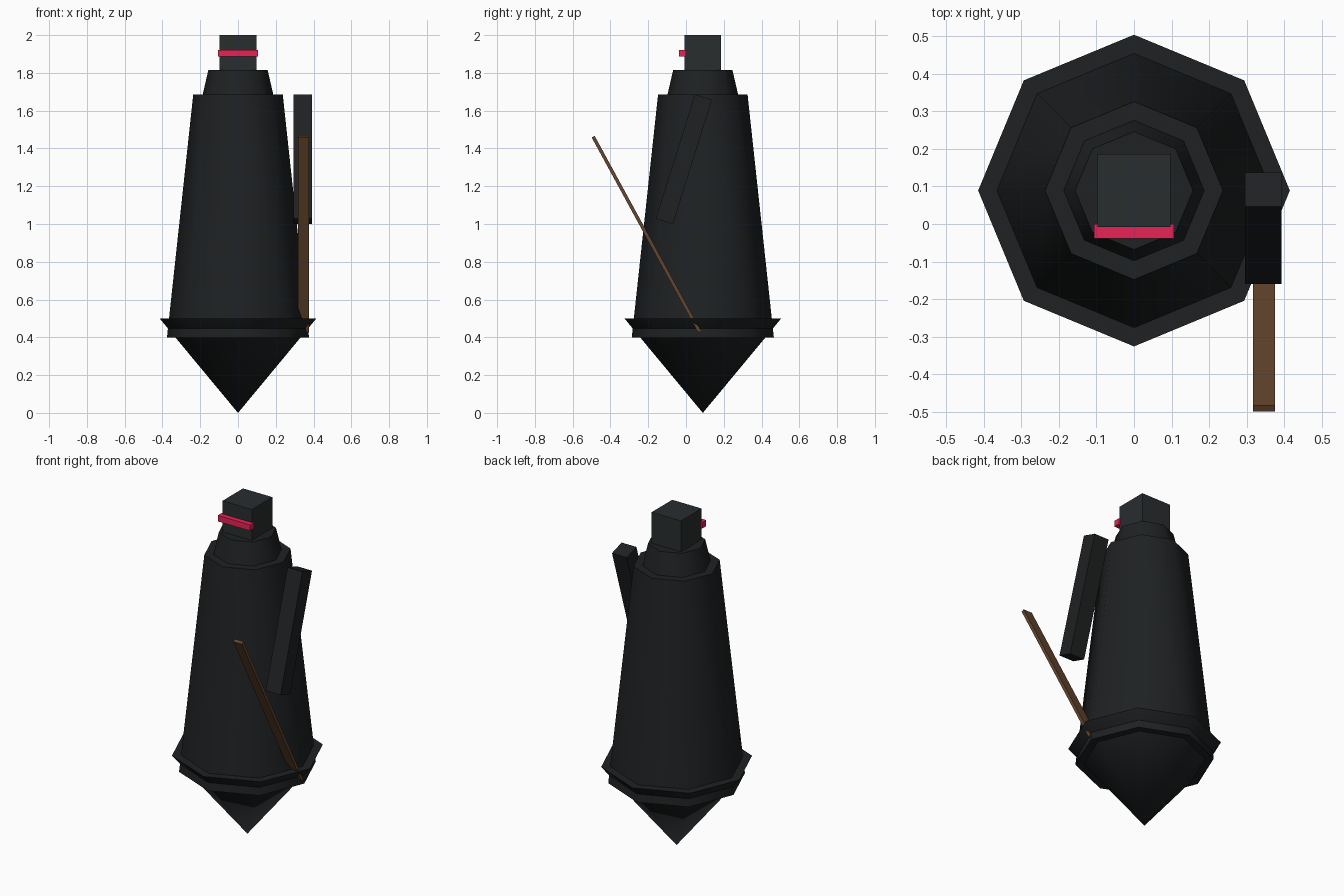
import bpy
from math import radians

if "Cube" in bpy.data.objects:
    bpy.data.objects.remove(bpy.data.objects["Cube"])

CY = 0.089  # depth of the main axis


def material(name, rgb):
    m = bpy.data.materials.new(name)
    m.diffuse_color = (*rgb, 1)
    m.use_nodes = True
    m.node_tree.nodes["Principled BSDF"].inputs["Base Color"].default_value = m.diffuse_color
    return m


dark = material("dark_cloth", (0.013, 0.015, 0.016))
grey = material("dark_grey", (0.022, 0.026, 0.028))
red = material("red_glow", (0.8, 0.016, 0.09))
wood = material("wood", (0.13, 0.062, 0.028))


def frustum(name, r1, r2, z1, z2, mat):
    """Eight-sided tapered section with a corner on each axis."""
    bpy.ops.mesh.primitive_cone_add(vertices=8, radius1=r1, radius2=r2, depth=z2 - z1,
                                    location=(0, CY, (z1 + z2) / 2))
    ob = bpy.context.object
    ob.name = name
    ob.data.materials.append(mat)
    bpy.ops.object.shade_smooth_by_angle(angle=radians(50))
    return ob


def box(name, size, loc, mat, tilt=0):
    bpy.ops.mesh.primitive_cube_add(size=1, location=loc, rotation=(radians(tilt), 0, 0))
    ob = bpy.context.object
    ob.name = name
    ob.scale = size
    bpy.ops.object.transform_apply(location=False, rotation=False, scale=True)
    ob.data.materials.append(mat)
    return ob


# Pointed base, tapered robe and collar
frustum("base_point", 0, 0.415, 0, 0.5, dark)
frustum("robe", 0.376, 0.237, 0.4, 1.685, dark)
frustum("collar", 0.187, 0.157, 1.685, 1.815, dark)

# Head with visor strip
box("head", (0.194, 0.194, 0.194), (0, CY, 1.903), grey)
box("visor", (0.214, 0.038, 0.036), (0, -0.019, 1.904), red)

# Single arm and staff on the right side
box("arm", (0.098, 0.095, 0.69), (0.344, -0.011, 1.343), dark, -17.4)
box("staff", (0.058, 0.018, 1.177), (0.346, -0.21, 0.946), wood, 28.6)
